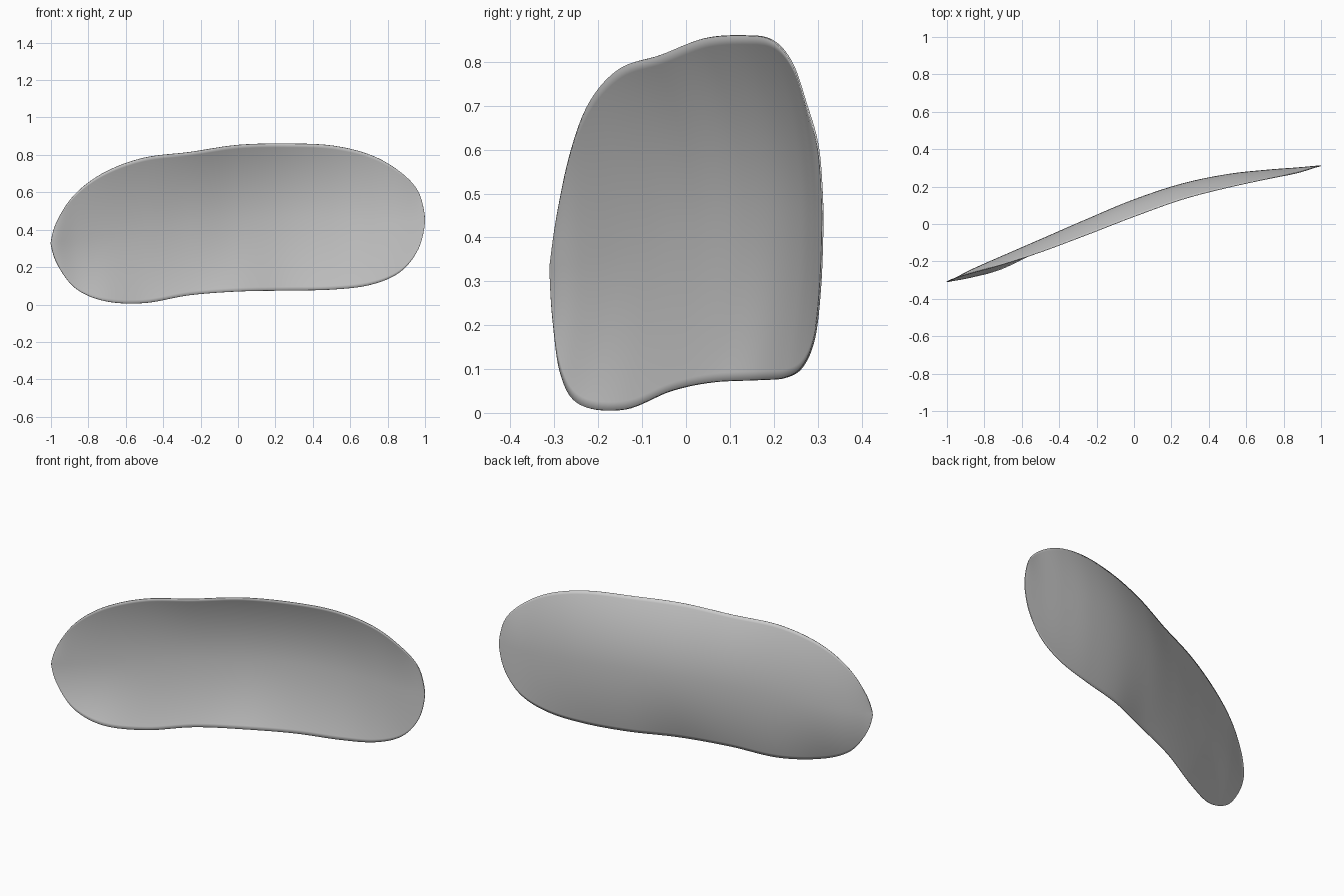
import bpy
import bmesh
import math

cube = bpy.data.objects.get("Cube")
if cube:
    bpy.data.objects.remove(cube, do_unlink=True)

# Stations run from the right tip to the left tip, evenly spaced by angle
TOP_Z = [.33, .45, .595, .71, .785, .815, .853, .86, .85, .80, .71, .60, .45]
LOW_Z = [.33, .215, .085, .018, .008, .05, .07, .075, .08, .105, .173, .30, .45]
MID_Y = [-.31, -.295, -.243, -.173, -.083, .022, .13, .215, .265, .288, .30, .309, .312]
TOP_Y = [-.31, -.293, -.262, -.218, -.15, -.06, .04, .132, .195, .24, .272, .302, .312]
LOW_Y = [-.31, -.303, -.284, -.24, -.14, -.035, .06, .165, .225, .265, .293, .307, .312]
COLS, ROWS = 96, 40


def spline(values, s):
    """Smooth interpolation through evenly spaced values, s from 0 to 1."""
    p = s * (len(values) - 1)
    i = min(int(p), len(values) - 2)
    f = p - i
    b, c = values[i], values[i + 1]
    a = values[i - 1] if i else b
    d = values[i + 2] if i + 2 < len(values) else c
    return b + f / 2 * (c - a + f * (2 * a - 5 * b + 4 * c - d
                                     + f * (3 * (b - c) + d - a)))


def point(s, t):
    """Point on the dished sheet: s along its length, t from low to top edge."""
    x = -math.cos(math.pi * s)
    top, low, mid = (spline(v, s) for v in (TOP_Z, LOW_Z, MID_Y))
    z = (top + low) / 2 + t * (top - low) / 2
    edge = spline(TOP_Y if t > 0 else LOW_Y, s)
    return x, mid + (edge - mid) * t * t, z


# Curved sheet
bm = bmesh.new()
grid = [[bm.verts.new(point(i / COLS, 2 * j / ROWS - 1)) for j in range(ROWS + 1)]
        for i in range(COLS + 1)]
for i in range(COLS):
    for j in range(ROWS):
        bm.faces.new((grid[i][j], grid[i + 1][j],
                      grid[i + 1][j + 1], grid[i][j + 1]))
bmesh.ops.remove_doubles(bm, verts=bm.verts, dist=0.0001)
mesh = bpy.data.meshes.new("curved_sheet")
bm.to_mesh(mesh)
bm.free()
sheet = bpy.data.objects.new("curved_sheet", mesh)
bpy.context.collection.objects.link(sheet)

# Plain grey finish
grey = bpy.data.materials.new("plain grey")
grey.use_nodes = True
colour = (0.6, 0.6, 0.6, 1)
grey.diffuse_color = colour
grey.node_tree.nodes["Principled BSDF"].inputs["Base Color"].default_value = colour
mesh.materials.append(grey)

# Slight thickness and smooth shading
solid = sheet.modifiers.new("thickness", "SOLIDIFY")
solid.thickness = 0.004
solid.offset = 0
bpy.context.view_layer.objects.active = sheet
sheet.select_set(True)
bpy.ops.object.shade_smooth_by_angle(angle=math.radians(40))
